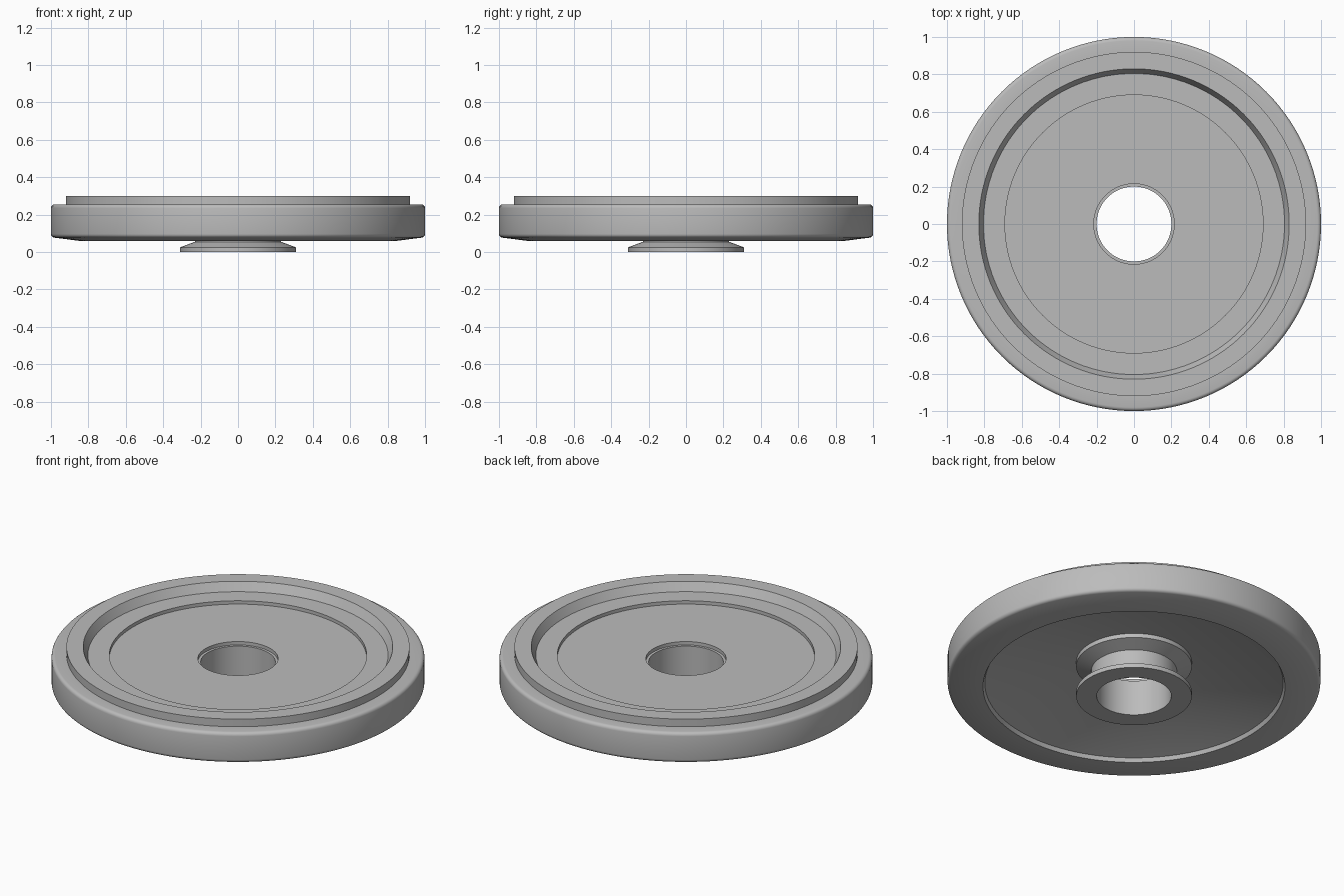
import bpy
import bmesh
import math

cube = bpy.data.objects.get("Cube")
if cube:
    bpy.data.objects.remove(cube, do_unlink=True)

SEGMENTS = 128

grey = bpy.data.materials.new("plain grey")
grey.use_nodes = True
grey.diffuse_color = (0.5, 0.5, 0.5, 1)
grey.node_tree.nodes["Principled BSDF"].inputs["Base Color"].default_value = (0.5, 0.5, 0.5, 1)


def arc(cx, cz, radius, start, end, steps=4):
    """Rounded corner as (radius, height) points."""
    angles = [math.radians(start + (end - start) * i / steps) for i in range(steps + 1)]
    return [(cx + radius * math.cos(a), cz + radius * math.sin(a)) for a in angles]


def lathe(name, profile):
    """Spin a closed (radius, height) profile around z."""
    bm = bmesh.new()
    rings = []
    for i in range(SEGMENTS):
        a = math.tau * i / SEGMENTS
        rings.append([bm.verts.new((r * math.cos(a), r * math.sin(a), z)) for r, z in profile])
    for i in range(SEGMENTS):
        here, there = rings[i], rings[(i + 1) % SEGMENTS]
        for j in range(len(profile)):
            k = (j + 1) % len(profile)
            bm.faces.new((here[j], there[j], there[k], here[k]))
    bmesh.ops.recalc_face_normals(bm, faces=bm.faces)
    mesh = bpy.data.meshes.new(name)
    bm.to_mesh(mesh)
    bm.free()
    mesh.materials.append(grey)
    obj = bpy.data.objects.new(name, mesh)
    bpy.context.collection.objects.link(obj)
    bpy.ops.object.select_all(action="DESELECT")
    obj.select_set(True)
    bpy.context.view_layer.objects.active = obj
    bpy.ops.object.shade_smooth_by_angle(angle=math.radians(25))
    return obj


# Wheel: dished underside, rounded tread, raised rim and recessed top
wheel = [(0.215, 0.21), (0.31, 0.21), (0.80, 0.08), (0.81, 0.058), (0.85, 0.06)]
wheel += arc(0.98, 0.097, 0.02, -80, 0)
wheel += arc(0.98, 0.235, 0.02, 0, 90)
wheel += [(0.92, 0.255), (0.92, 0.30), (0.83, 0.30), (0.805, 0.25),
          (0.69, 0.25), (0.69, 0.23), (0.215, 0.23)]
lathe("wheel_disc", wheel)

# Hub: a hollow spool with two matching flanges
half = [(0.20, 0), (0.31, 0), (0.31, 0.025), (0.23, 0.055)]
lathe("hub_spool", half + [(r, 0.21 - z) for r, z in reversed(half)])
